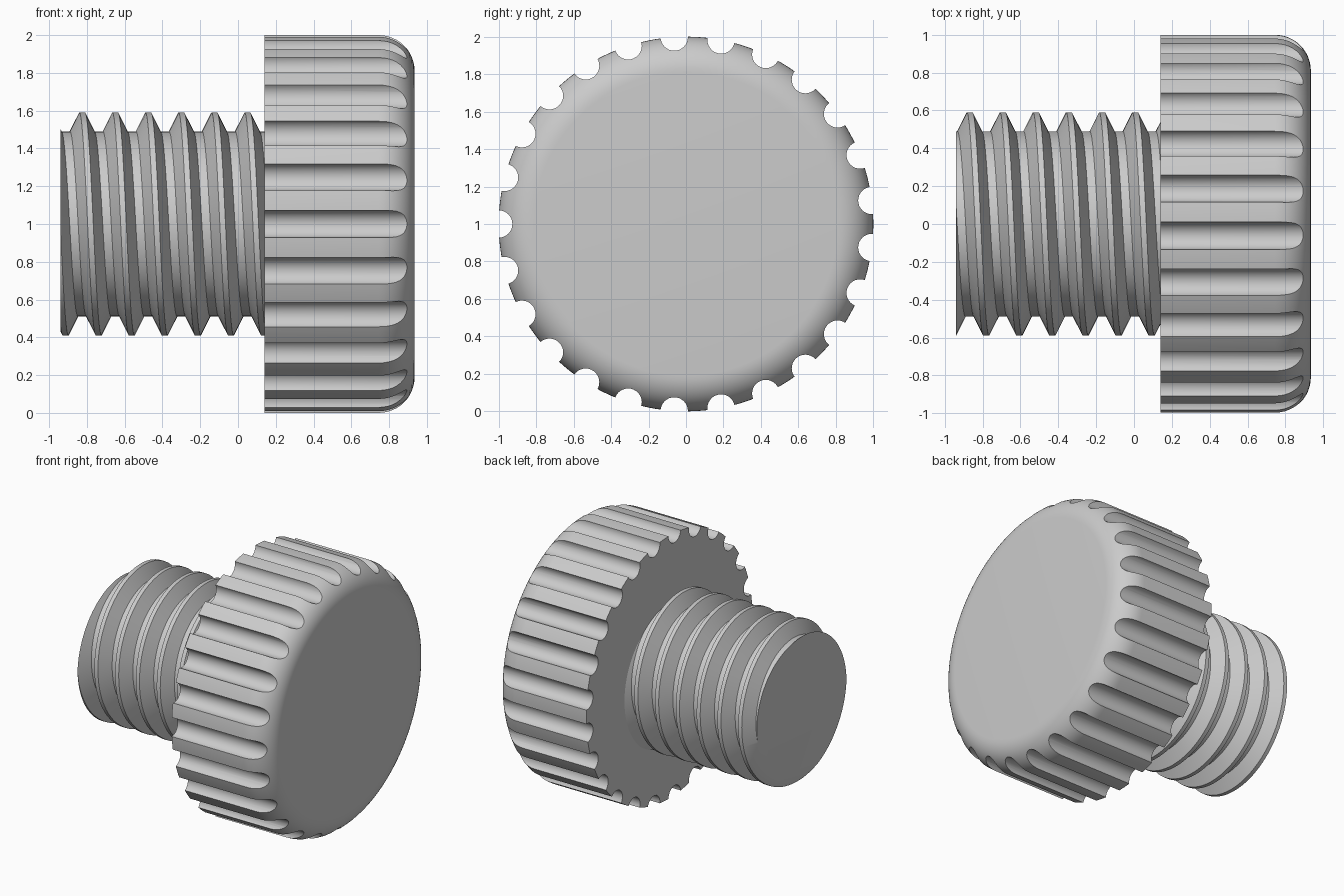
import bpy, bmesh
from math import pi, sin, cos, radians
from mathutils import Matrix, Vector

if "Cube" in bpy.data.objects:
    bpy.data.objects.remove(bpy.data.objects["Cube"])

steel = bpy.data.materials.new("plain grey")
steel.use_nodes = True
GREY = (0.6, 0.6, 0.6, 1)
steel.diffuse_color = GREY
steel.node_tree.nodes["Principled BSDF"].inputs["Base Color"].default_value = GREY

AXIS_Z = 1.0
BACK, FACE, TIP = 0.14, 0.935, -0.94      # head back, head front, thread end


def make_object(name, bm):
    bmesh.ops.recalc_face_normals(bm, faces=bm.faces)
    mesh = bpy.data.meshes.new(name)
    bm.to_mesh(mesh)
    bm.free()
    mesh.materials.append(steel)
    ob = bpy.data.objects.new(name, mesh)
    bpy.context.collection.objects.link(ob)
    return ob


def activate(ob):
    bpy.ops.object.select_all(action='DESELECT')
    ob.select_set(True)
    bpy.context.view_layer.objects.active = ob


# Knob head: a lathed disc with a rounded outer rim
FILLET, SEGMENTS = 0.19, 200
profile = [(BACK, 1.0)]
for i in range(13):
    a = pi / 2 * i / 12
    profile.append((FACE - FILLET + FILLET * sin(a), 1 - FILLET + FILLET * cos(a)))
bm = bmesh.new()
rings = []
for x, r in profile:
    rings.append([bm.verts.new((x, r * cos(2 * pi * j / SEGMENTS),
                                AXIS_Z + r * sin(2 * pi * j / SEGMENTS)))
                  for j in range(SEGMENTS)])
for lower, upper in zip(rings, rings[1:]):
    for j in range(SEGMENTS):
        k = (j + 1) % SEGMENTS
        bm.faces.new((lower[j], lower[k], upper[k], upper[j]))
bm.faces.new(rings[0])
bm.faces.new(rings[-1])
head = make_object("knob_head", bm)

# Grip grooves: a ring of rods cut from the rim
GROOVES = 25
bm = bmesh.new()
for i in range(GROOVES):
    a = pi + 2 * pi * i / GROOVES
    place = Matrix.Translation((0.55, cos(a), AXIS_Z + sin(a))) @ Matrix.Rotation(pi / 2, 4, 'Y')
    bmesh.ops.create_cone(bm, cap_ends=True, segments=32, radius1=0.073,
                          radius2=0.073, depth=1.2, matrix=place)
cutter = make_object("groove_cutter", bm)
cutter.hide_render = True
mod = head.modifiers.new("grooves", 'BOOLEAN')
mod.operation = 'DIFFERENCE'
mod.solver = 'EXACT'
mod.object = cutter
activate(head)
bpy.ops.object.modifier_apply(modifier=mod.name)
bpy.data.objects.remove(cutter)

# Threaded shank: a helical strip, trimmed flat at both ends
PITCH, STEPS, TURNS = 0.175, 96, 10
thread = [(-0.065, 0.49), (-0.015, 0.59), (0.015, 0.59), (0.065, 0.49)]
bm = bmesh.new()
rows = []
for t in range(TURNS):
    for dx, r in thread:
        row = []
        for j in range(STEPS + 1):
            a = 2 * pi * j / STEPS
            x = -0.825 + (t - 2) * PITCH + dx - PITCH * j / STEPS
            row.append(bm.verts.new((x, r * sin(a), AXIS_Z + r * cos(a))))
        rows.append(row)
for lower, upper in zip(rows, rows[1:]):
    for j in range(STEPS):
        bm.faces.new((lower[j], lower[j + 1], upper[j + 1], upper[j]))
bmesh.ops.remove_doubles(bm, verts=bm.verts, dist=0.0005)
for x, side in ((TIP, -1), (BACK + 0.05, 1)):
    bmesh.ops.bisect_plane(bm, geom=bm.verts[:] + bm.edges[:] + bm.faces[:],
                           plane_co=Vector((x, 0, 0)), plane_no=Vector((side, 0, 0)),
                           clear_outer=True)
bmesh.ops.holes_fill(bm, edges=[e for e in bm.edges if e.is_boundary], sides=0)
shank = make_object("threaded_shank", bm)

for ob in (head, shank):
    activate(ob)
    bpy.ops.object.shade_smooth_by_angle(angle=radians(30))
